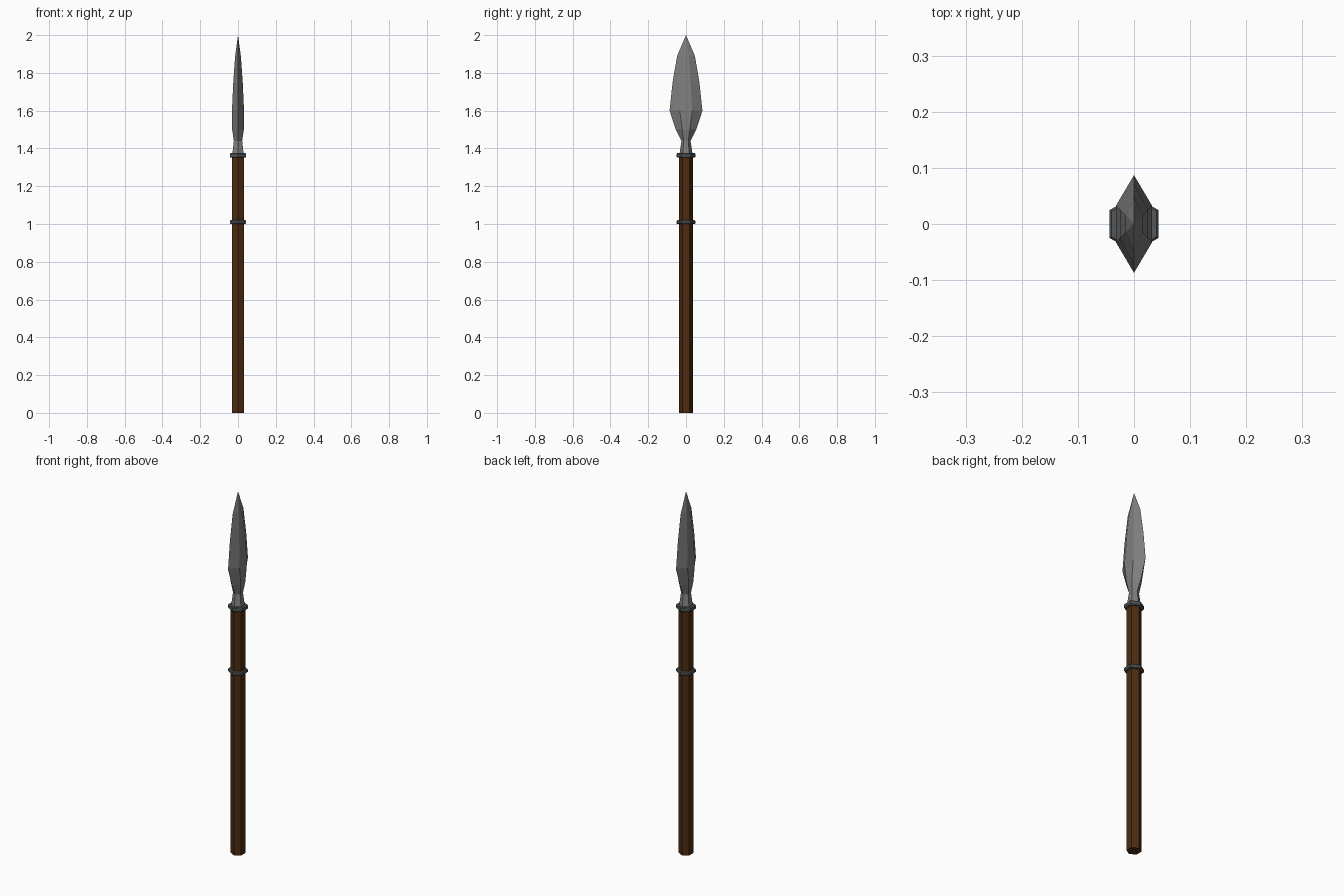
import bpy, bmesh, math

if "Cube" in bpy.data.objects:
    bpy.data.objects.remove(bpy.data.objects["Cube"])

def material(name, rgb):
    m = bpy.data.materials.new(name)
    m.diffuse_color = (*rgb, 1)
    m.use_nodes = True
    m.node_tree.nodes["Principled BSDF"].inputs["Base Color"].default_value = m.diffuse_color
    return m

wood = material("dark_wood", (0.075, 0.024, 0.005))
steel = material("steel", (0.21, 0.21, 0.21))
iron = material("dark_iron", (0.085, 0.095, 0.10))

def hexagon(r, z):
    # corners on +y / -y, flats facing +x / -x
    return [(r * math.sin(k * math.pi / 3), r * math.cos(k * math.pi / 3), z) for k in range(6)]

def loft(name, sections, mat, tip=None, closed=False):
    bm = bmesh.new()
    rings = [[bm.verts.new(p) for p in s] for s in sections]
    pairs = list(zip(rings, rings[1:]))
    if closed:
        pairs.append((rings[-1], rings[0]))
    for a, b in pairs:
        for i in range(6):
            j = (i + 1) % 6
            bm.faces.new((a[i], a[j], b[j], b[i]))
    if not closed:
        bm.faces.new(rings[0])
        if tip:
            t = bm.verts.new(tip)
            for i in range(6):
                bm.faces.new((rings[-1][i], rings[-1][(i + 1) % 6], t))
        else:
            bm.faces.new(rings[-1])
    bmesh.ops.recalc_face_normals(bm, faces=bm.faces)
    me = bpy.data.meshes.new(name)
    bm.to_mesh(me)
    bm.free()
    me.materials.append(mat)
    ob = bpy.data.objects.new(name, me)
    bpy.context.collection.objects.link(ob)
    return ob

# Six-sided wooden shaft
loft("shaft", [hexagon(0.037, 0), hexagon(0.037, 1.36)], wood)

# Two iron collars with slightly bevelled rims
for name, z, h in (("upper_collar", 1.363, 0.012), ("lower_collar", 1.01, 0.010)):
    profile = [(0.035, -h), (0.046, -h), (0.05, -h * 0.6), (0.05, h * 0.6), (0.046, h), (0.035, h)]
    loft(name, [hexagon(r, z + dz) for r, dz in profile], iron, closed=False)

# Leaf-shaped blade with socket: z, edge half width, half thickness, flat half width
blade = [(1.36, 0.036, 0.031, 0.018),
         (1.44, 0.024, 0.022, 0.012),
         (1.50, 0.054, 0.031, 0.020),
         (1.60, 0.087, 0.032, 0.033),
         (1.75, 0.071, 0.025, 0.025),
         (1.89, 0.047, 0.015, 0.015)]
loft("spear_blade",
     [[(0, w, z), (t, f, z), (t, -f, z), (0, -w, z), (-t, -f, z), (-t, f, z)] for z, w, t, f in blade],
     steel, tip=(0, 0, 2.0))
